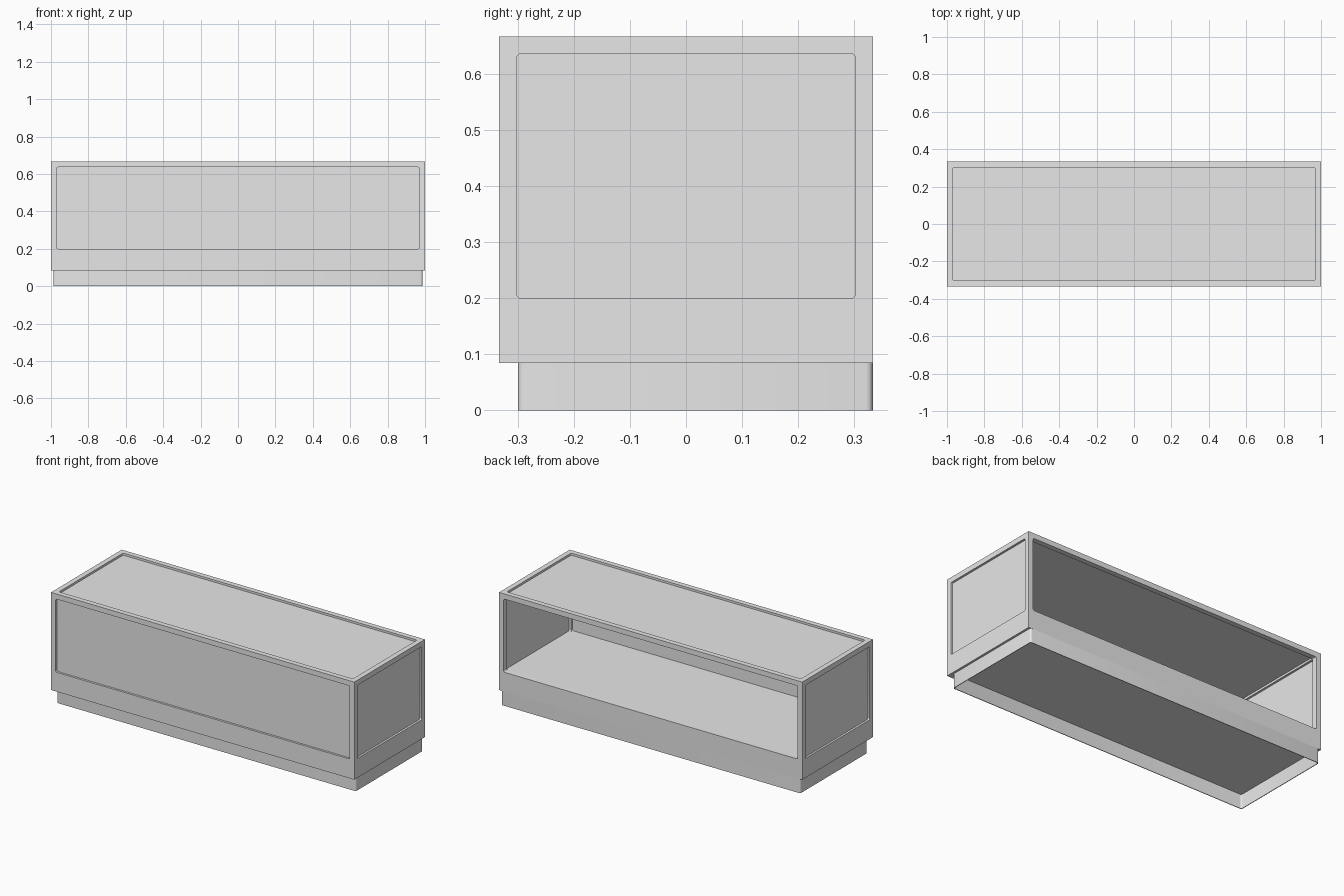
import bpy
import bmesh

if "Cube" in bpy.data.objects:
    bpy.data.objects.remove(bpy.data.objects["Cube"])

X, Y, TOP = 1.0, 0.333, 0.667        # outer half sizes and height
BASE, FLOOR, BAR = 0.085, 0.20, 0.031  # case underside, case floor, bar width
PANE = 0.006                         # pane thickness

grey = bpy.data.materials.new("light grey")
grey.diffuse_color = (0.8, 0.8, 0.8, 1)
grey.use_nodes = True
grey.node_tree.nodes["Principled BSDF"].inputs["Base Color"].default_value = grey.diffuse_color


def box(name, lo, hi, round_axis=None, radius=0.008):
    """Box between two corners, with the edges along one axis rounded."""
    bm = bmesh.new()
    bmesh.ops.create_cube(bm, size=1)
    for v in bm.verts:
        v.co = [l + (c + 0.5) * (h - l) for c, l, h in zip(v.co, lo, hi)]
    if round_axis is not None:
        edges = [e for e in bm.edges
                 if abs((e.verts[0].co - e.verts[1].co).normalized()[round_axis]) > 0.9]
        bmesh.ops.bevel(bm, geom=edges, offset=radius, segments=4,
                        profile=0.5, affect='EDGES')
    mesh = bpy.data.meshes.new(name)
    bm.to_mesh(mesh)
    bm.free()
    mesh.materials.append(grey)
    obj = bpy.data.objects.new(name, mesh)
    bpy.context.collection.objects.link(obj)
    return obj


def cut(target, cutters):
    """Subtract cutters, apply the result and remove the cutters."""
    for c in cutters:
        bpy.context.view_layer.objects.active = target
        mod = target.modifiers.new("cut", 'BOOLEAN')
        mod.operation, mod.solver, mod.object = 'DIFFERENCE', 'EXACT', c
        bpy.ops.object.modifier_apply(modifier=mod.name)
        bpy.data.objects.remove(c)


def smooth(obj):
    bpy.ops.object.select_all(action='DESELECT')
    obj.select_set(True)
    bpy.context.view_layer.objects.active = obj
    bpy.ops.object.shade_smooth_by_angle(angle=0.6)


# Case frame: solid lower body with posts and rails around open windows
ix, iy, iz = X - BAR, Y - BAR, TOP - BAR
frame = box("case_frame", (-X, -Y, BASE), (X, Y, TOP))
cut(frame, [
    box("side_cutter", (-2, -iy, FLOOR), (2, iy, iz), 0),
    box("front_cutter", (-ix, -2, FLOOR), (ix, 2, iz), 1),
    box("top_cutter", (-ix, -iy, FLOOR), (ix, iy, 2), 2),
])
smooth(frame)

# Panes set midway into the bars; the back stays open
m, g = BAR / 2, 0.004
h = PANE / 2
box("front_pane", (-ix - g, -Y + m - h, FLOOR - g), (ix + g, -Y + m + h, iz + g))
box("top_pane", (-ix - g, -iy - g, TOP - m - h), (ix + g, iy + g, TOP - m + h))
for side, name in ((-1, "left_pane"), (1, "right_pane")):
    c = side * (X - m)
    box(name, (c - h, -iy - g, FLOOR - g), (c + h, iy + g, iz + g))

# Hollow plinth with rounded corners, set back at the front
px, t = 0.987, 0.004
plinth = box("plinth", (-px, -0.30, 0), (px, Y, BASE), 2, 0.012)
cut(plinth, [box("plinth_cutter", (-px + t, -0.30 + t, -1), (px - t, Y - t, 1), 2, 0.009)])
smooth(plinth)
